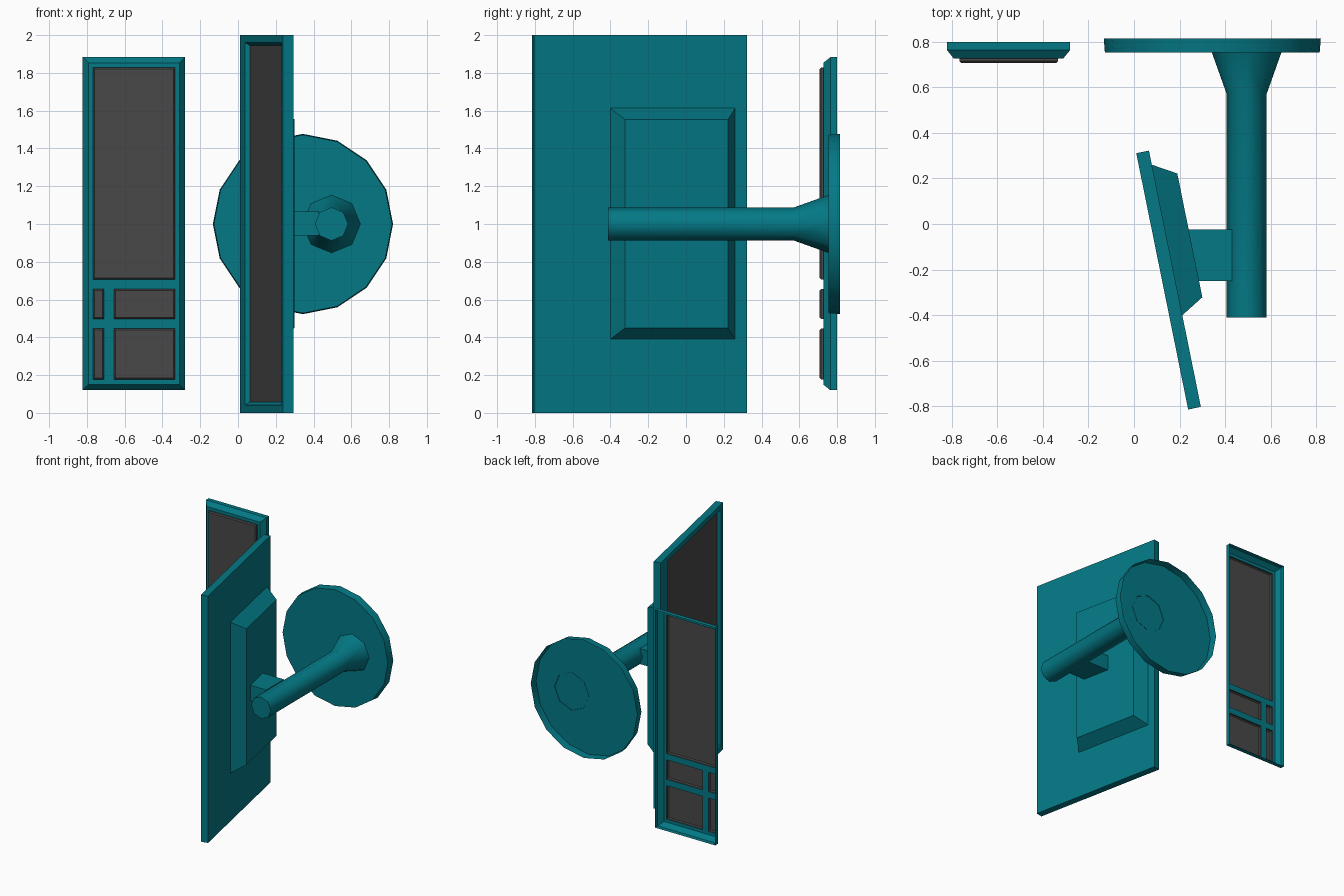
import bpy, bmesh, math
from mathutils import Matrix

if "Cube" in bpy.data.objects:
    bpy.data.objects.remove(bpy.data.objects["Cube"])


def material(name, rgb):
    m = bpy.data.materials.new(name)
    m.diffuse_color = (*rgb, 1)
    m.use_nodes = True
    m.node_tree.nodes["Principled BSDF"].inputs["Base Color"].default_value = m.diffuse_color
    return m


TEAL = material("teal", (0.001, 0.19, 0.235))
DARK = material("dark_grey", (0.065, 0.065, 0.065))


def finish(name, bm, mats, smooth=False):
    mesh = bpy.data.meshes.new(name)
    bm.to_mesh(mesh)
    bm.free()
    for m in mats:
        mesh.materials.append(m)
    ob = bpy.data.objects.new(name, mesh)
    bpy.context.collection.objects.link(ob)
    if smooth:
        bpy.ops.object.select_all(action='DESELECT')
        ob.select_set(True)
        bpy.context.view_layer.objects.active = ob
        bpy.ops.object.shade_smooth_by_angle(angle=math.radians(50))
    return ob


def skin(bm, rings, start=True, end=True, end_mat=0, mat=0):
    """Skin equal-length point rings, optionally capping the ends."""
    loops = [[bm.verts.new(p) for p in ring] for ring in rings]
    n = len(loops[0])
    for a, b in zip(loops, loops[1:]):
        for i in range(n):
            j = (i + 1) % n
            bm.faces.new((a[i], a[j], b[j], b[i])).material_index = mat
    if start:
        bm.faces.new(loops[0])
    if end:
        bm.faces.new(loops[-1]).material_index = end_mat


def loft(name, rings, mats, matrix=None, start=True, end=True, end_mat=0, smooth=False):
    bm = bmesh.new()
    skin(bm, rings, start, end, end_mat)
    if matrix:
        bm.transform(matrix)
    bmesh.ops.recalc_face_normals(bm, faces=bm.faces)
    return finish(name, bm, mats, smooth)


def rect(depth, u0, u1, v0, v1, inset=0):
    """Rectangle ring facing along y: u is x, v is z."""
    u0, u1, v0, v1 = u0 + inset, u1 - inset, v0 + inset, v1 - inset
    return [(u0, depth, v0), (u1, depth, v0), (u1, depth, v1), (u0, depth, v1)]


def circle(y, r, n, cx, cz=1.0):
    return [(cx + r * math.cos(2 * math.pi * i / n), y,
             cz + r * math.sin(2 * math.pi * i / n)) for i in range(n)]


# Frame of the angled display: local x runs along its width, local y into its depth
a = math.atan2(0.228, 1.126)
c, s = math.cos(a), math.sin(a)
tilt = Matrix(((s, c, 0, 0.01), (-c, s, 0, 0.311), (0, 0, 1, 0), (0, 0, 0, 1)))
W, T = 1.149, 0.057

# Large display with a recessed screen on its left face
loft("main_display", [
    rect(T, 0, W, 0, 2),
    rect(0, 0, W, 0, 2),
    rect(0, 0.137, W - 0.04, 0.042, 1.96),
    rect(0.024, 0.15, W - 0.057, 0.058, 1.945),
], [TEAL, DARK], tilt, end_mat=1)

# Tapered housing on the back of the display
housing = (0.063, 0.738, 0.39, 1.613)
loft("display_housing", [rect(T, *housing), rect(T + 0.102, *housing, 0.06)],
     [TEAL], tilt, start=False)

# Short bracket between housing and pole
loft("bracket", [rect(-0.25, 0.22, 0.43, 0.94, 1.065),
                 rect(-0.025, 0.22, 0.43, 0.94, 1.065)], [TEAL])

# Octagonal pole flaring into the wall plate
loft("pole", [circle(y, r, 8, 0.495) for y, r in
              ((-0.412, 0.088), (0.572, 0.088), (0.757, 0.154))],
     [TEAL], end=False, smooth=True)

# Round wall plate, open at the back
loft("wall_plate", [circle(0.754, 0.472, 16, 0.344), circle(0.816, 0.477, 16, 0.344)],
     [TEAL], end=False, smooth=True)

# Side panel: open-backed shell whose front is a grid of bars around the screens
side = (-0.822, -0.281, 0.12, 1.883)
front = 0.727
narrow, wide, full = (-0.767, -0.709), (-0.656, -0.334), (-0.767, -0.334)
screens = [(*full, 0.706, 1.828),
           (*narrow, 0.498, 0.655), (*wide, 0.498, 0.655),
           (*narrow, 0.176, 0.446), (*wide, 0.176, 0.446)]
bm = bmesh.new()
skin(bm, [rect(0.80, *side), rect(0.764, *side), rect(front, *side, 0.03)],
     start=False, end=False)
xs = sorted({side[0] + 0.03, side[1] - 0.03, *narrow, *wide})
zs = sorted({side[2] + 0.03, side[3] - 0.03, *(v for sc in screens for v in sc[2:])})
for x0, x1 in zip(xs, xs[1:]):
    for z0, z1 in zip(zs, zs[1:]):
        mx, mz = (x0 + x1) / 2, (z0 + z1) / 2
        if not any(p < mx < q and r < mz < t for p, q, r, t in screens):
            bm.faces.new([bm.verts.new(p) for p in rect(front, x0, x1, z0, z1)])
# Raised dark screens
for sc in screens:
    skin(bm, [rect(front, *sc), rect(0.716, *sc), rect(0.708, *sc, 0.008)],
         start=False, end_mat=1, mat=1)
bmesh.ops.remove_doubles(bm, verts=bm.verts, dist=1e-4)
bmesh.ops.dissolve_limit(bm, angle_limit=0.01, verts=bm.verts, edges=bm.edges,
                         delimit={'MATERIAL'})
bmesh.ops.recalc_face_normals(bm, faces=bm.faces)
finish("side_panel", bm, [TEAL, DARK])
